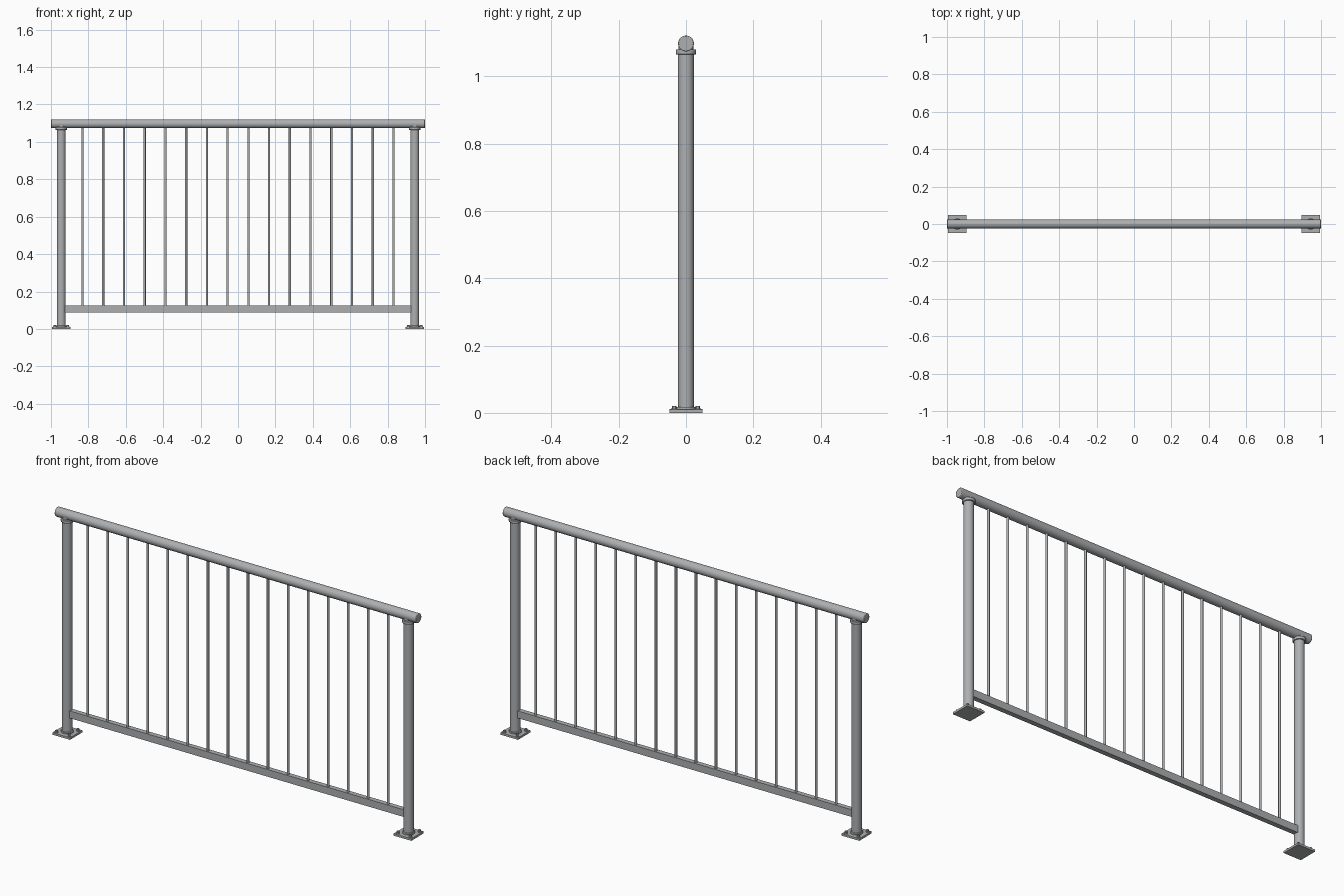
import bpy
import math

cube = bpy.data.objects.get("Cube")
if cube:
    bpy.data.objects.remove(cube, do_unlink=True)

steel = bpy.data.materials.new("grey_steel")
steel.use_nodes = True
steel.diffuse_color = (0.42, 0.43, 0.44, 1)
steel.node_tree.nodes["Principled BSDF"].inputs["Base Color"].default_value = (0.42, 0.43, 0.44, 1)

POST_X = 0.945
RAIL_Z = 1.097


def finish(name, bevel=0.0, smooth=True):
    ob = bpy.context.object
    ob.name = name
    ob.data.materials.append(steel)
    bpy.ops.object.transform_apply(location=False, rotation=True, scale=True)
    if bevel:
        mod = ob.modifiers.new("soft_edge", "BEVEL")
        mod.width = bevel
        mod.segments = 2
        mod.limit_method = "ANGLE"
        mod.angle_limit = math.radians(40)
    if smooth:
        bpy.ops.object.shade_smooth_by_angle(angle=math.radians(35))
    return ob


def upright(name, radius, x, y, z0, z1, sides=32, bevel=0.0):
    bpy.ops.mesh.primitive_cylinder_add(vertices=sides, radius=radius, depth=z1 - z0,
                                        location=(x, y, (z0 + z1) / 2))
    return finish(name, bevel, sides > 6)


def box(name, size, location, bevel=0.0):
    bpy.ops.mesh.primitive_cube_add(size=1, location=location)
    bpy.context.object.scale = size
    return finish(name, bevel, False)


# Handrail tube with softened end caps
bpy.ops.mesh.primitive_cylinder_add(vertices=48, radius=0.0235, depth=2,
                                    location=(0, 0, RAIL_Z), rotation=(0, math.pi / 2, 0))
finish("handrail", bevel=0.003)

# Bottom rail between the posts
box("bottom_rail", (2 * POST_X - 0.03, 0.025, 0.036), (0, 0, 0.106))

# Posts with collars, base plates and bolts
for side, sx in (("left", 1), ("right", -1)):
    x = sx * POST_X
    upright(side + "_post", 0.0235, x, 0, 0.005, 1.07)
    upright(side + "_saddle", 0.0228, x, 0, 1.06, RAIL_Z)
    upright(side + "_collar", 0.03, x, 0, 1.064, 1.079, bevel=0.002)
    upright(side + "_base_ring", 0.029, x, 0, 0.008, 0.018, bevel=0.002)
    box(side + "_base_plate", (0.098, 0.098, 0.011), (x, 0, 0.0055), bevel=0.001)
    for bx in (-1, 1):
        for by in (-1, 1):
            px, py = x + bx * 0.035, by * 0.035
            upright(side + "_washer", 0.009, px, py, 0.01, 0.0135, sides=16)
            upright(side + "_bolt", 0.0065, px, py, 0.013, 0.021, sides=6)

# Evenly spaced balusters
COUNT = 16
for i in range(COUNT):
    x = -0.832 + i * 1.664 / (COUNT - 1)
    upright("baluster", 0.006, x, 0, 0.115, RAIL_Z - 0.01, sides=16)
